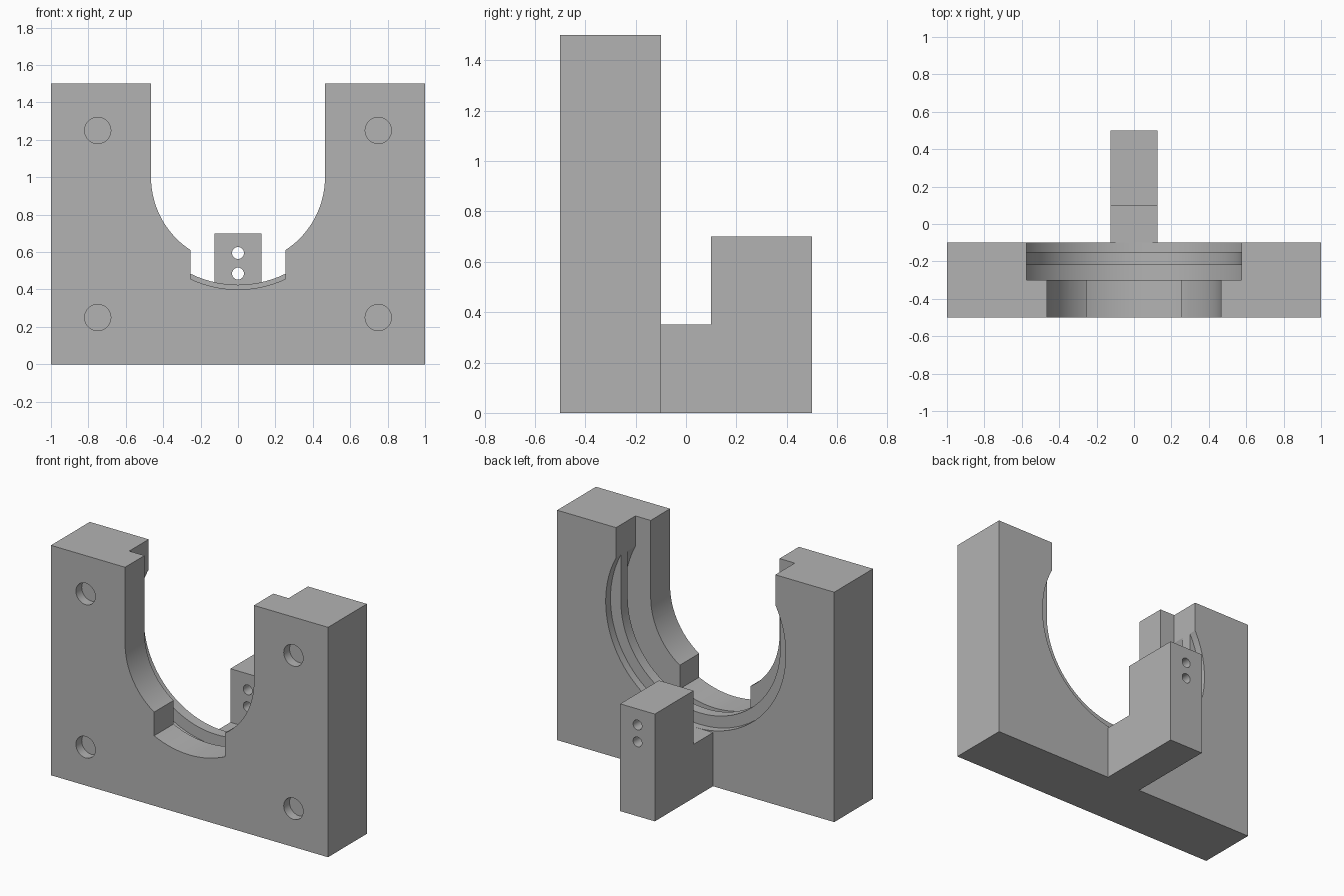
import bpy, bmesh, math

cube = bpy.data.objects.get("Cube")
if cube:
    bpy.data.objects.remove(cube, do_unlink=True)

grey = bpy.data.materials.new("plain grey")
grey.use_nodes = True
colour = (0.45, 0.45, 0.45, 1)
grey.diffuse_color = colour
grey.node_tree.nodes["Principled BSDF"].inputs["Base Color"].default_value = colour

AXIS_Z = 1.0      # height of the ring seat centre
TOP = 1.5


def prism(name, outline, start, end, along="y"):
    """Extrude a closed outline: (x, z) along y, or (y, z) along x."""
    bm = bmesh.new()

    def place(p, d):
        return (p[0], d, p[1]) if along == "y" else (d, p[0], p[1])
    face = bm.faces.new([bm.verts.new(place(p, start)) for p in outline])
    cap = bmesh.ops.extrude_face_region(bm, geom=[face])
    move = (0, end - start, 0) if along == "y" else (end - start, 0, 0)
    verts = [v for v in cap["geom"] if isinstance(v, bmesh.types.BMVert)]
    bmesh.ops.translate(bm, verts=verts, vec=move)
    bmesh.ops.recalc_face_normals(bm, faces=bm.faces)
    mesh = bpy.data.meshes.new(name)
    bm.to_mesh(mesh)
    bm.free()
    mesh.materials.append(grey)
    obj = bpy.data.objects.new(name, mesh)
    bpy.context.collection.objects.link(obj)
    return obj


def arc(radius, a0, a1, steps, cx=0.0, cz=AXIS_Z):
    return [(cx + radius * math.cos(a0 + (a1 - a0) * i / steps),
             cz + radius * math.sin(a0 + (a1 - a0) * i / steps))
            for i in range(steps + 1)]


def circle(radius, cx=0.0, cz=AXIS_Z, steps=96):
    return arc(radius, 0, 2 * math.pi, steps, cx, cz)[:-1]


def u_shape(radius):
    return arc(radius, math.pi, 2 * math.pi, 48) + [(radius, TOP + 0.2), (-radius, TOP + 0.2)]


def combine(target, tool, operation):
    bpy.context.view_layer.objects.active = target
    mod = target.modifiers.new(tool.name, "BOOLEAN")
    mod.operation = operation
    mod.solver = "EXACT"
    mod.object = tool
    bpy.ops.object.modifier_apply(modifier=mod.name)
    bpy.data.objects.remove(tool, do_unlink=True)


# Main plate with the rear arm and upright block
holder = prism("ring_holder", [(-1, 0), (1, 0), (1, TOP), (-1, TOP)], -0.5, -0.1)
arm = prism("rear_arm", [(-0.14, 0), (0.5, 0), (0.5, 0.7), (0.1, 0.7), (0.1, 0.35), (-0.14, 0.35)],
            -0.125, 0.125, "x")
combine(holder, arm, "UNION")

# Open seat: wide rear channel, narrow front lip
cutters = [prism("rear_channel", u_shape(0.575), -0.3, 0.05),
           prism("front_opening", u_shape(0.465), -0.6, -0.26)]

# Gap in the lip at the bottom
half = math.acos(0.255 / 0.6)
gap = arc(0.6, -math.pi + half, -half, 24) + [(0.255, AXIS_Z), (-0.255, AXIS_Z)]
cutters.append(prism("lip_gap", gap, -0.6, -0.26))

# Two round grooves leaving a ridge between them
cutters.append(prism("inner_groove", circle(0.65), -0.3, -0.22))
cutters.append(prism("rear_counterbore", circle(0.65), -0.15, -0.1 + 0.05))

# Blind holes in the front face
for x in (-0.75, 0.75):
    for z in (0.25, 1.25):
        cutters.append(prism("blind_hole", circle(0.07, x, z, 40), -0.6, -0.44))

# Through holes in the upright block
for z in (0.485, 0.595):
    cutters.append(prism("pin_hole", circle(0.032, 0, z, 32), 0.05, 0.6))

for cutter in cutters:
    combine(holder, cutter, "DIFFERENCE")

# Smooth curved walls, sharp edges
bpy.ops.object.select_all(action="DESELECT")
holder.select_set(True)
bpy.context.view_layer.objects.active = holder
bpy.ops.object.shade_smooth_by_angle(angle=math.radians(25))
